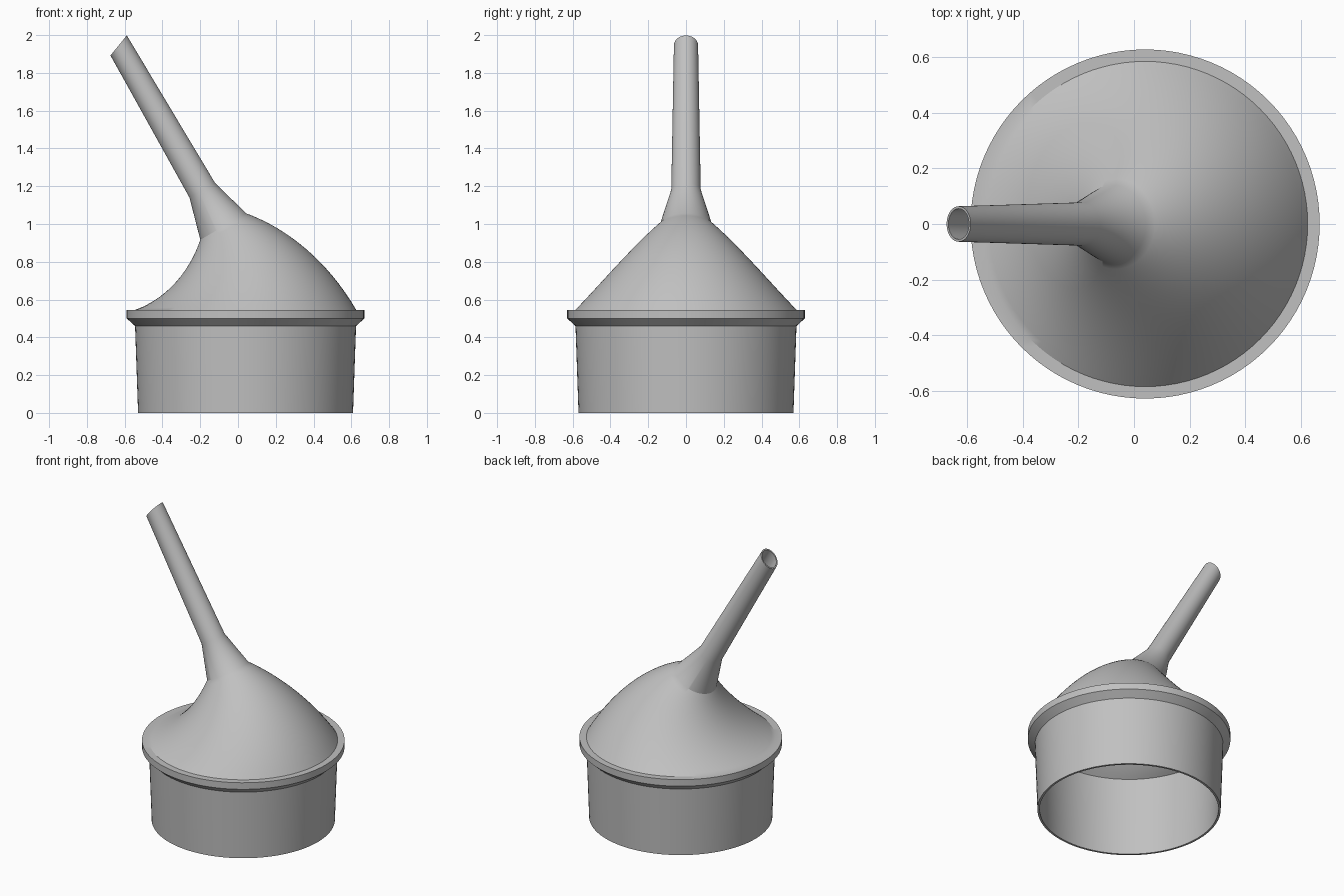
import bpy, bmesh, math
from mathutils import Vector

if "Cube" in bpy.data.objects:
    bpy.data.objects.remove(bpy.data.objects["Cube"], do_unlink=True)

SEGMENTS = 96
WALL = 0.014
CUP_X = 0.04
RIM_Z = 0.545
BEND = math.radians(30)
BEND_RADIUS = 0.883      # the cone bends about a pivot left of the cup
PIVOT = Vector((CUP_X - BEND_RADIUS, 0, RIM_Z))


def ring(center, tilt, radius, slant=0.0):
    """Circle tilted towards -x; slant shifts it along its axis to make an angled cut."""
    across = Vector((math.cos(tilt), 0, math.sin(tilt)))
    axis = Vector((-math.sin(tilt), 0, math.cos(tilt)))
    points = []
    for i in range(SEGMENTS):
        a = 2 * math.pi * i / SEGMENTS
        c, s = math.cos(a), math.sin(a)
        points.append(center + across * radius * c + axis * slant * c
                      + Vector((0, radius * s, 0)))
    return points


def cup_ring(radius, z):
    return ring(Vector((CUP_X, 0, z)), 0, radius)


def cone_ring(t, inset=0.0):
    a = BEND * t
    center = PIVOT + Vector((math.cos(a), 0, math.sin(a))) * BEND_RADIUS
    return ring(center, a, 0.586 + (0.14 - 0.586) * t - inset)


def spout_ring(distance, radius, slant=0.0):
    neck = PIVOT + Vector((math.cos(BEND), 0, math.sin(BEND))) * BEND_RADIUS
    axis = Vector((-math.sin(BEND), 0, math.cos(BEND)))
    return ring(neck + axis * distance, BEND, radius, slant)


STEPS = 20
# Cup wall and flared rim
rings = [cup_ring(r, z) for r, z in
         ((0.569, 0), (0.585, 0.46), (0.629, 0.5), (0.629, RIM_Z))]
# Bent cone, outside
rings += [cone_ring(i / STEPS) for i in range(STEPS + 1)]
# Spout with an angled, open tip, outside then inside
rings += [spout_ring(0.222, 0.078), spout_ring(1.107, 0.064, 0.024),
          spout_ring(1.107, 0.055, 0.021), spout_ring(0.222, 0.078 - WALL)]
# Bent cone and cup, inside
rings += [cone_ring(i / STEPS, WALL) for i in range(STEPS, -1, -1)]
rings += [cup_ring(0.569 - WALL, 0)]

bm = bmesh.new()
loops = [[bm.verts.new(p) for p in r] for r in rings]
for low, high in zip(loops, loops[1:] + loops[:1]):
    for i in range(SEGMENTS):
        j = (i + 1) % SEGMENTS
        bm.faces.new((low[i], low[j], high[j], high[i]))
mesh = bpy.data.meshes.new("funnel_body")
bm.to_mesh(mesh)
bm.free()

# Plain grey material
grey = bpy.data.materials.new("light_grey")
grey.use_nodes = True
color = (0.53, 0.53, 0.53, 1)
grey.diffuse_color = color
grey.node_tree.nodes["Principled BSDF"].inputs["Base Color"].default_value = color
mesh.materials.append(grey)

funnel = bpy.data.objects.new("funnel_body", mesh)
bpy.context.collection.objects.link(funnel)
bpy.ops.object.select_all(action='DESELECT')
funnel.select_set(True)
bpy.context.view_layer.objects.active = funnel
bpy.ops.object.shade_smooth_by_angle(angle=math.radians(30))
